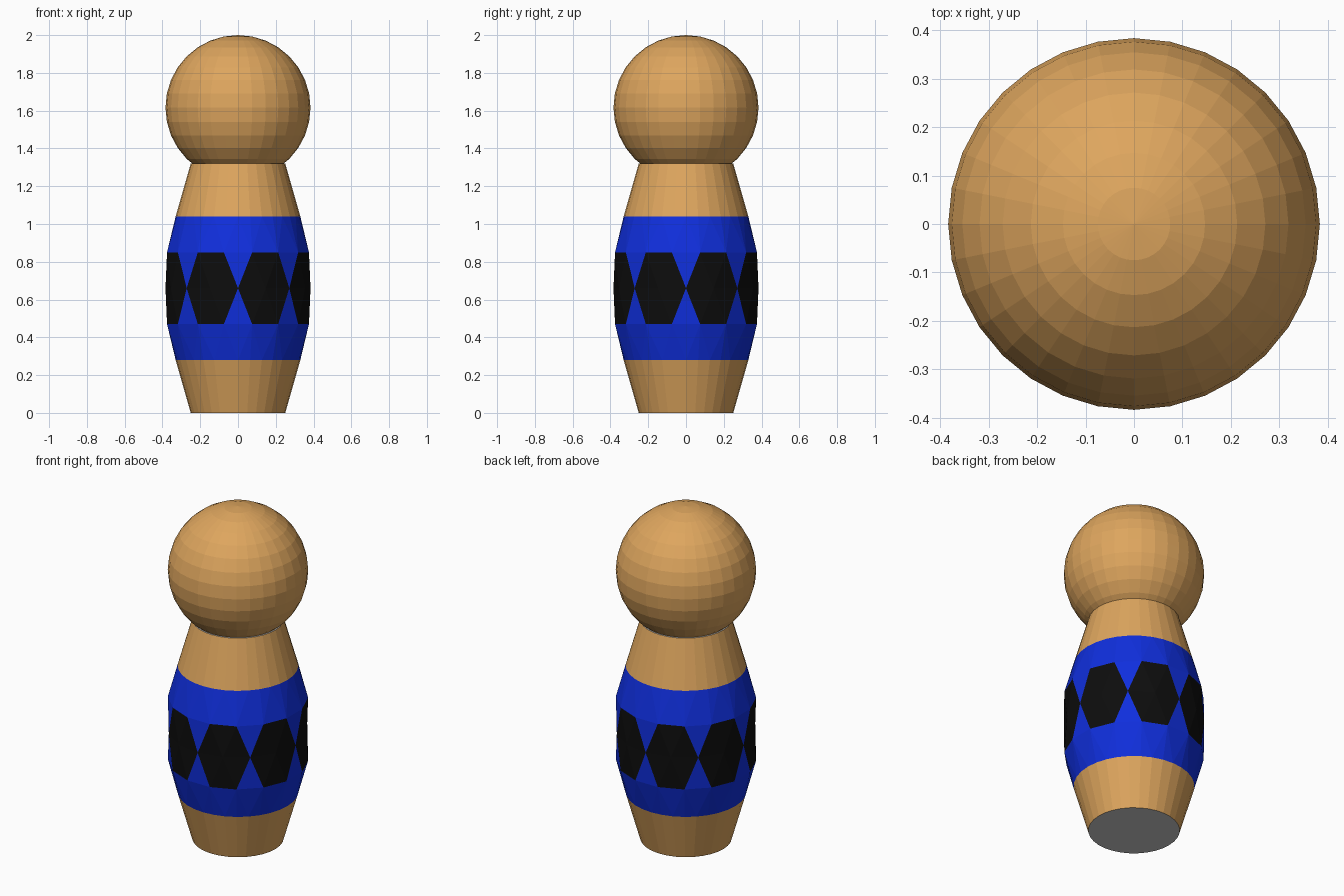
import bpy, bmesh
from math import cos, sin, pi

if "Cube" in bpy.data.objects:
    bpy.data.objects.remove(bpy.data.objects["Cube"])

N = 32


def material(name, color):
    m = bpy.data.materials.new(name)
    m.diffuse_color = (*color, 1)
    m.use_nodes = True
    m.node_tree.nodes["Principled BSDF"].inputs["Base Color"].default_value = m.diffuse_color
    return m


wood = material("wood", (0.73, 0.38, 0.112))
blue = material("blue_paint", (0.005, 0.028, 0.72))
black = material("black_paint", (0.004, 0.004, 0.004))
grey = material("grey_base", (0.8, 0.8, 0.8))

# Head
bpy.ops.mesh.primitive_uv_sphere_add(segments=N, ring_count=16, radius=0.384, location=(0, 0, 1.616))
head = bpy.context.object
head.name = "head"
head.data.materials.append(wood)

# Body: tapered wooden ends, painted band with a row of hexagons
bm = bmesh.new()


def ring(r, z, start=0, step=1):
    return [bm.verts.new((r * cos(2 * pi * i / N), r * sin(2 * pi * i / N), z))
            for i in range(start, N, step)]


def face(verts, mat):
    bm.faces.new(verts).material_index = mat


middle = ring(0.384, 0.66, 0, 2)
for side in (-1, 1):
    corners = ring(0.383, 0.66 + side * 0.19, 1, 2)
    edge = ring(0.33, 0.66 + side * 0.38)
    end = ring(0.25, 0.66 + side * 0.66)
    for k in range(16):
        n = (k + 1) % 16
        a, b, c = 2 * k + 1, (2 * k + 2) % N, (2 * k + 3) % N
        # hexagon triangles and blue gaps between them
        face((middle[k], middle[n], corners[k]), 2)
        face((corners[k], corners[n], middle[n]), 2 if n % 2 else 1)
        # blue shoulder
        face((corners[k], corners[n], edge[b]), 1)
        face((corners[k], edge[b], edge[a]), 1)
        face((corners[n], edge[c], edge[b]), 1)
    # wooden taper and end disc
    for i in range(N):
        j = (i + 1) % N
        face((edge[i], edge[j], end[j], end[i]), 0)
    face(end, 3)

bmesh.ops.recalc_face_normals(bm, faces=bm.faces)
mesh = bpy.data.meshes.new("body")
bm.to_mesh(mesh)
bm.free()
for m in (wood, blue, black, grey):
    mesh.materials.append(m)
body = bpy.data.objects.new("body", mesh)
bpy.context.collection.objects.link(body)
